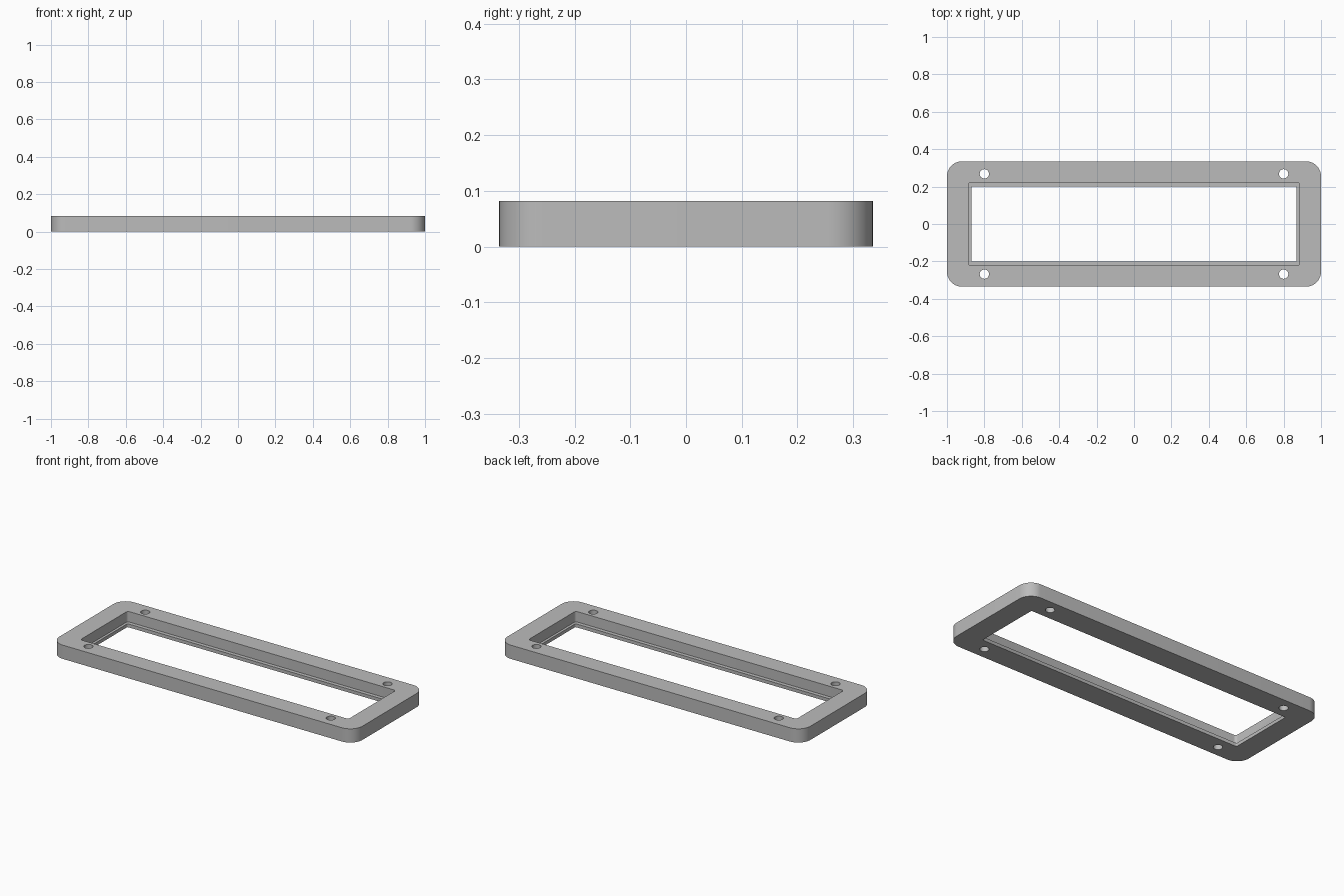
import bpy
import bmesh
from math import cos, sin, pi, radians

default = bpy.data.objects.get("Cube")
if default:
    bpy.data.objects.remove(default, do_unlink=True)

HEIGHT = 0.082
LIP = 0.02      # thickness of the ledge around the opening

grey = bpy.data.materials.new("plain grey")
grey.diffuse_color = (0.5, 0.5, 0.5, 1)
grey.use_nodes = True
grey.node_tree.nodes["Principled BSDF"].inputs["Base Color"].default_value = (0.5, 0.5, 0.5, 1)


def rounded_outline(half_x, half_y, radius, steps):
    """Points of a rounded rectangle, counter-clockwise."""
    points = []
    for i, (sx, sy) in enumerate([(1, 1), (-1, 1), (-1, -1), (1, -1)]):
        for k in range(steps + 1):
            a = (i + k / steps) * pi / 2
            points.append((sx * (half_x - radius) + radius * cos(a),
                           sy * (half_y - radius) + radius * sin(a)))
    return points


def prism(name, outlines, bottom, top):
    """Upright solid with one column for each outline."""
    bm = bmesh.new()
    for outline in outlines:
        low = [bm.verts.new((x, y, bottom)) for x, y in outline]
        high = [bm.verts.new((x, y, top)) for x, y in outline]
        bm.faces.new(low[::-1])
        bm.faces.new(high)
        for i in range(len(low)):
            j = (i + 1) % len(low)
            bm.faces.new((low[i], low[j], high[j], high[i]))
    mesh = bpy.data.meshes.new(name)
    bm.to_mesh(mesh)
    bm.free()
    mesh.materials.append(grey)
    obj = bpy.data.objects.new(name, mesh)
    bpy.context.collection.objects.link(obj)
    return obj


# Outer plate
frame = prism("bezel_frame", [rounded_outline(1.0, 0.335, 0.08, 12)], 0, HEIGHT)

# Window opening, wider recess above the ledge, and four screw holes
circle = [(0.025 * cos(t * pi / 16), 0.025 * sin(t * pi / 16)) for t in range(32)]
holes = [[(sx * 0.8 + x, sy * 0.268 + y) for x, y in circle]
         for sx in (-1, 1) for sy in (-1, 1)]
cutters = [
    prism("window_cutter", [rounded_outline(0.87, 0.2, 0.008, 4)], -0.1, 0.2),
    prism("recess_cutter", [rounded_outline(0.885, 0.223, 0.015, 4)], LIP, 0.2),
    prism("screw_hole_cutter", holes, -0.1, 0.2),
]

bpy.ops.object.select_all(action="DESELECT")
frame.select_set(True)
bpy.context.view_layer.objects.active = frame
for cutter in cutters:
    cutter.hide_render = True
    cut = frame.modifiers.new(cutter.name, "BOOLEAN")
    cut.operation = "DIFFERENCE"
    cut.solver = "EXACT"
    cut.object = cutter
    bpy.ops.object.modifier_apply(modifier=cut.name)
    bpy.data.objects.remove(cutter, do_unlink=True)

bpy.ops.object.shade_smooth_by_angle(angle=radians(30))
